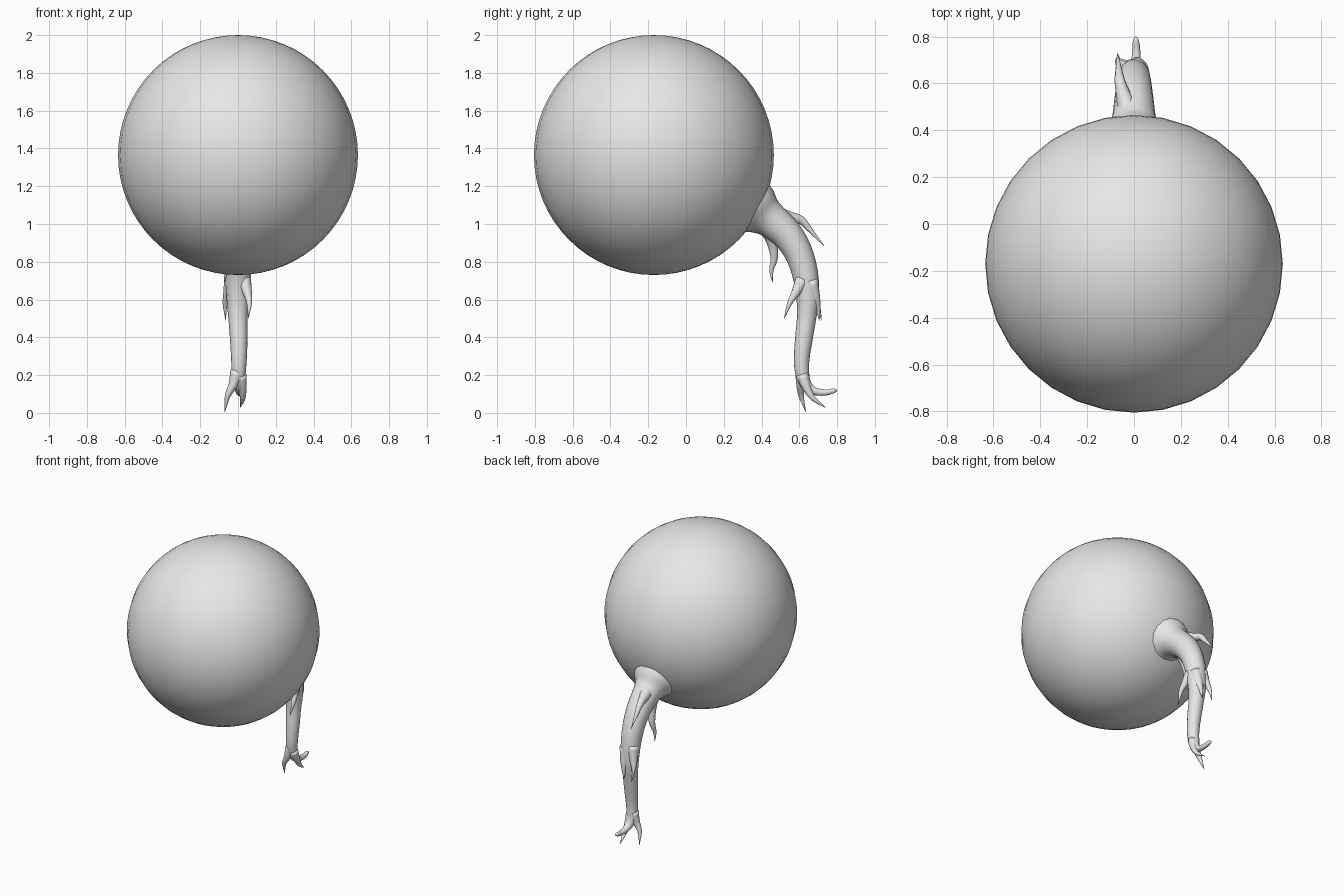
import bpy, bmesh, math
from mathutils import Vector

grey = bpy.data.materials.new("plain grey")
grey.diffuse_color = (0.8, 0.8, 0.8, 1)


def finish(name, bm):
    """Turn a bmesh into a smooth grey object."""
    bmesh.ops.recalc_face_normals(bm, faces=bm.faces)
    mesh = bpy.data.meshes.new(name)
    bm.to_mesh(mesh)
    bm.free()
    for f in mesh.polygons:
        f.use_smooth = True
    mesh.materials.append(grey)
    ob = bpy.data.objects.new(name, mesh)
    bpy.context.collection.objects.link(ob)
    return ob


def spline(pts, steps):
    """Catmull-Rom through (x, y, z, radius) points."""
    p = [Vector(q) for q in pts]
    p = [2 * p[0] - p[1]] + p + [2 * p[-1] - p[-2]]
    out = []
    for i in range(1, len(p) - 2):
        a, b, c, d = p[i - 1:i + 3]
        for k in range(steps):
            t = k / steps
            out.append(0.5 * (2 * b + (c - a) * t + (2 * a - 5 * b + 4 * c - d) * t * t
                              + (3 * b - a - 3 * c + d) * t ** 3))
    return out + [p[-2]]


def tube(name, pts, sides=16, steps=3):
    """Round tapering limb that follows a path."""
    path = spline(pts, steps)
    bm = bmesh.new()
    rings = []
    for i, q in enumerate(path):
        tangent = (path[min(i + 1, len(path) - 1)] - path[max(i - 1, 0)]).to_3d().normalized()
        side = Vector((1, 0, 0))
        side = (side - tangent * side.dot(tangent)).normalized()
        up = tangent.cross(side)
        r = max(q[3], 0.001)
        ring = []
        for k in range(sides):
            a = 2 * math.pi * k / sides
            ring.append(bm.verts.new(q.to_3d() + r * (side * math.cos(a) + up * math.sin(a))))
        rings.append(ring)
    for r0, r1 in zip(rings, rings[1:]):
        for k in range(sides):
            j = (k + 1) % sides
            bm.faces.new((r0[k], r0[j], r1[j], r1[k]))
    bm.faces.new(rings[0])
    bm.faces.new(rings[-1])
    return finish(name, bm)


# Big round body
bm = bmesh.new()
bmesh.ops.create_uvsphere(bm, u_segments=32, v_segments=32, radius=0.635)
body = finish("body", bm)
body.location = (0, -0.17, 1.365)

# Drooping root, flared where it joins the body
tube("main_root", [
    (0, 0.314, 1.106, 0.175), (0, 0.373, 1.075, 0.145), (0, 0.415, 1.045, 0.110),
    (0, 0.46, 1.012, 0.093), (0, 0.53, 0.95, 0.084), (0, 0.59, 0.86, 0.076),
    (0, 0.63, 0.74, 0.069), (0, 0.645, 0.60, 0.060), (0, 0.638, 0.50, 0.051),
    (0.004, 0.625, 0.40, 0.047), (0.005, 0.612, 0.28, 0.041),
    (0.003, 0.617, 0.20, 0.036), (0.002, 0.632, 0.145, 0.024)])

# Small pointed rootlets along the root
rootlets = {
    "upper_rootlet": [(-0.02, 0.47, 1.05, 0.050), (-0.045, 0.55, 1.035, 0.032),
                      (-0.06, 0.61, 1.02, 0.023), (-0.065, 0.66, 0.965, 0.014),
                      (-0.07, 0.73, 0.885, 0.001)],
    "lower_rootlet": [(-0.02, 0.43, 0.99, 0.055), (-0.04, 0.455, 0.91, 0.032),
                      (-0.055, 0.467, 0.82, 0.020), (-0.065, 0.452, 0.755, 0.012),
                      (-0.07, 0.458, 0.69, 0.001)],
    "inner_rootlet": [(0.03, 0.615, 0.70, 0.040), (0.05, 0.58, 0.635, 0.024),
                      (0.06, 0.548, 0.58, 0.014), (0.055, 0.52, 0.50, 0.001)],
    "outer_rootlet": [(-0.03, 0.655, 0.72, 0.042), (-0.05, 0.675, 0.64, 0.028),
                      (-0.068, 0.698, 0.575, 0.013), (-0.065, 0.718, 0.49, 0.001)],
    "back_rootlet": [(0.02, 0.655, 0.70, 0.045), (0.015, 0.68, 0.61, 0.032),
                     (0.01, 0.698, 0.55, 0.015), (0.005, 0.706, 0.49, 0.001)],
}
# Claw-like tips at the foot of the root
tips = {
    "back_tip": [(0.003, 0.612, 0.22, 0.036), (0.005, 0.635, 0.15, 0.031),
                 (0.008, 0.68, 0.115, 0.022), (0.01, 0.74, 0.108, 0.017),
                 (0.008, 0.782, 0.117, 0.013), (0.008, 0.80, 0.117, 0.003)],
    "middle_tip": [(0.012, 0.615, 0.20, 0.034), (0.022, 0.64, 0.13, 0.023),
                   (0.025, 0.675, 0.075, 0.014), (0.012, 0.74, 0.028, 0.001)],
    "front_tip": [(-0.005, 0.612, 0.22, 0.036), (-0.025, 0.608, 0.15, 0.025),
                  (-0.055, 0.61, 0.09, 0.015), (-0.07, 0.635, 0.005, 0.001)],
}
for group in (rootlets, tips):
    for name, pts in group.items():
        tube(name, pts, sides=10, steps=3)
